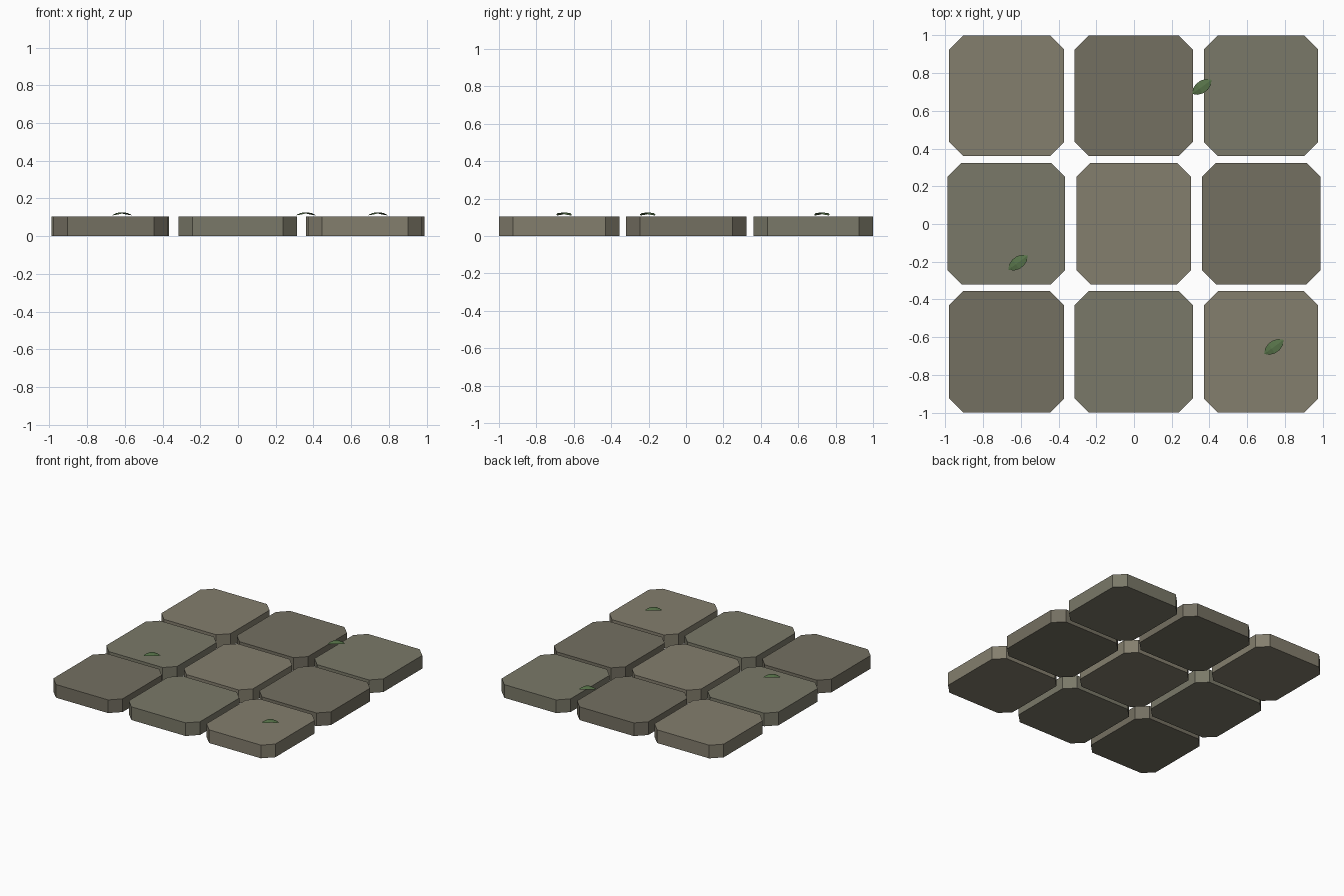
import bpy, bmesh, math
from mathutils import Matrix

if "Cube" in bpy.data.objects:
    bpy.data.objects.remove(bpy.data.objects["Cube"])

def material(name, rgb):
    m = bpy.data.materials.new(name)
    m.diffuse_color = (*rgb, 1)
    m.use_nodes = True
    m.node_tree.nodes["Principled BSDF"].inputs["Base Color"].default_value = m.diffuse_color
    return m

def finish(bm, name, mat):
    me = bpy.data.meshes.new(name)
    bm.normal_update()
    bm.to_mesh(me)
    bm.free()
    me.materials.append(mat)
    ob = bpy.data.objects.new(name, me)
    bpy.context.collection.objects.link(ob)
    return ob

stones = [material("stone_warm", (0.23, 0.21, 0.155)),
          material("stone_dark", (0.175, 0.16, 0.12)),
          material("stone_grey", (0.195, 0.19, 0.14))]
green = material("leaf_green", (0.10, 0.18, 0.07))

# Paving stone: octagonal slab with cut corners
def paver(name, x0, x1, y0, y1, mat, height=0.105, cut=0.075):
    c = cut
    outline = [(x0 + c, y0), (x1 - c, y0), (x1, y0 + c), (x1, y1 - c),
               (x1 - c, y1), (x0 + c, y1), (x0, y1 - c), (x0, y0 + c)]
    bm = bmesh.new()
    base = bm.faces.new([bm.verts.new((x, y, 0)) for x, y in outline])
    top = bmesh.ops.extrude_face_region(bm, geom=[base])["geom"]
    bmesh.ops.translate(bm, vec=(0, 0, height),
                        verts=[v for v in top if isinstance(v, bmesh.types.BMVert)])
    bmesh.ops.recalc_face_normals(bm, faces=bm.faces)
    finish(bm, name, mat)

rows = [(0.36, 1.0), (-0.32, 0.324), (-1.0, -0.356)]
outer_cols = [(-0.98, -0.37), (-0.315, 0.313), (0.37, 0.977)]
middle_cols = [(-0.99, -0.365), (-0.306, 0.303), (0.36, 0.99)]
for r, (y0, y1) in enumerate(rows):
    cols = middle_cols if r == 1 else outer_cols
    for c, (x0, x1) in enumerate(cols):
        paver(f"paver_{r}_{c}", x0, x1, y0, y1, stones[(c - r) % 3])

# Fallen leaf: thin arched blade with a raised midrib
def leaf(name, x, y, angle=math.radians(36)):
    stations = [(-0.064, 0.0, 0.0), (-0.042, 0.021, 0.009), (-0.015, 0.031, 0.016),
                (0.015, 0.031, 0.016), (0.042, 0.021, 0.009), (0.064, 0.0, 0.0)]
    bm = bmesh.new()
    ribs = []
    for s, w, z in stations:
        mid = bm.verts.new((s, 0, z))
        ribs.append([mid] * 3 if w == 0 else
                    [bm.verts.new((s, -w, z - 0.004)), mid, bm.verts.new((s, w, z - 0.004))])
    for a, b in zip(ribs, ribs[1:]):
        for i in range(2):
            bm.faces.new(list(dict.fromkeys([a[i], b[i], b[i + 1], a[i + 1]])))
    bm.transform(Matrix.Translation((x, y, 0.11)) @ Matrix.Rotation(angle, 4, 'Z'))
    finish(bm, name, green)

for i, (x, y) in enumerate([(0.36, 0.727), (-0.615, -0.205), (0.742, -0.652)]):
    leaf(f"leaf_{i}", x, y)
